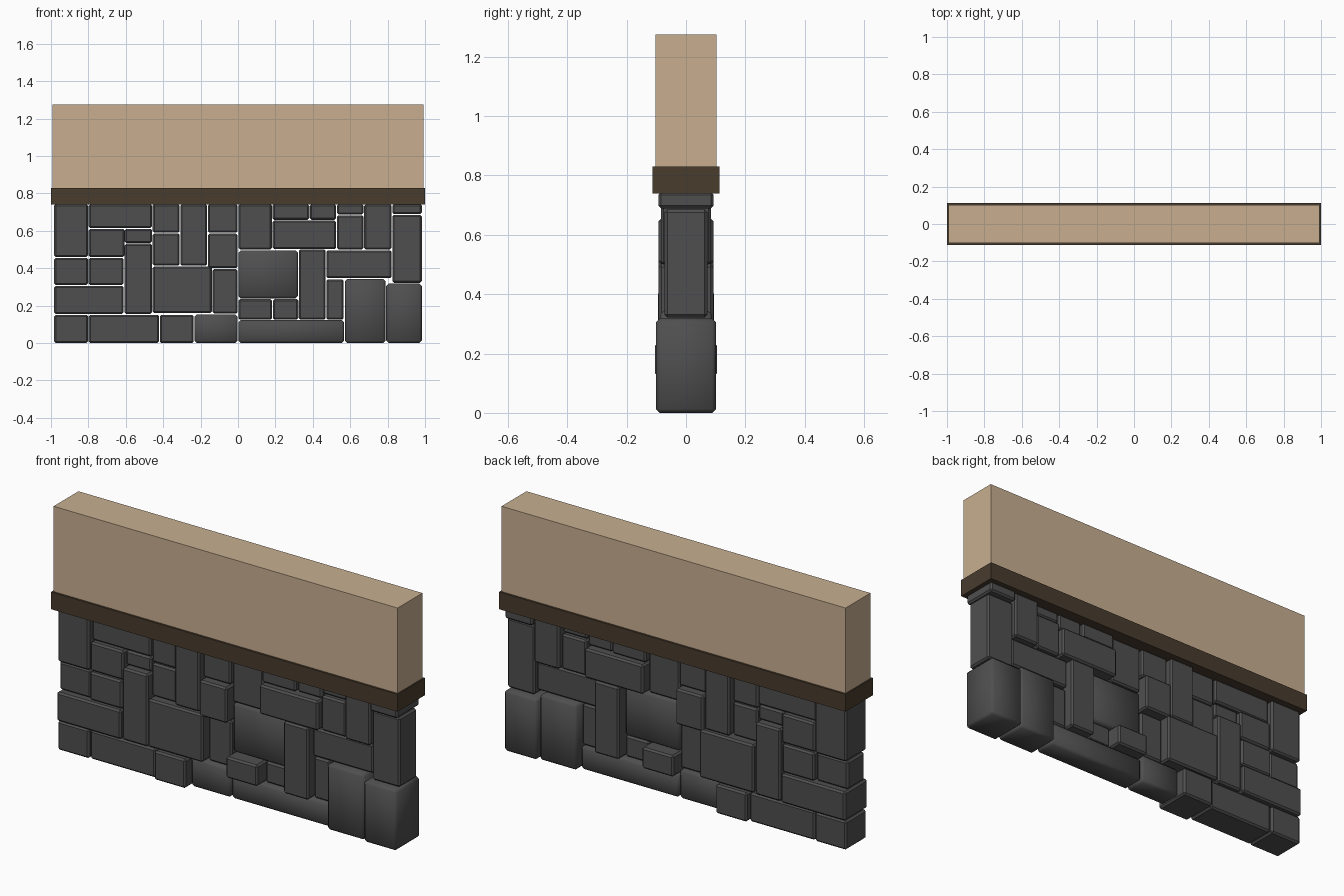
import bpy, bmesh


def material(name, rgb):
    m = bpy.data.materials.new(name)
    m.diffuse_color = (*rgb, 1)
    return m


STONE = material("dark grey stone", (0.078, 0.078, 0.078))
WOOD = material("dark brown wood", (0.066, 0.045, 0.027))
PLASTER = material("tan plaster", (0.58, 0.43, 0.28))
TOP = 0.745   # stones end just inside the timber rail
GAP = 0.002   # half of the joint between stones


def block(name, x0, x1, z0, z1, depth, mat, bevel=0.0, smooth=False):
    """Box between the given limits, symmetric front to back, chamfered if asked."""
    bm = bmesh.new()
    bmesh.ops.create_cube(bm, size=1)
    for v in bm.verts:
        v.co.x = x1 if v.co.x > 0 else x0
        v.co.y = depth if v.co.y > 0 else -depth
        v.co.z = z1 if v.co.z > 0 else z0
    if bevel:
        bmesh.ops.bevel(bm, geom=bm.edges[:], offset=bevel, segments=1,
                        profile=0.5, affect='EDGES')
    for f in bm.faces:
        f.smooth = smooth
    me = bpy.data.meshes.new(name)
    bm.to_mesh(me)
    bm.free()
    me.materials.append(mat)
    bpy.context.collection.objects.link(bpy.data.objects.new(name, me))


def stone(x0, x1, z0, z1, depth, worn=False):
    """One stone through the wall; worn ones are rounder and smooth shaded."""
    block("worn_stone" if worn else "stone", x0 + GAP, x1 - GAP,
          z0 + GAP if z0 else 0, z1 - GAP, depth, STONE,
          0.013 if worn else 0.009, worn)


def course(z0, z1, xs, depths):
    """Row of stones side by side."""
    for x0, x1, d in zip(xs, xs[1:], depths):
        stone(x0, x1, z0, z1, d)


def stack(x0, x1, zs, depths):
    """Column of stones on top of each other."""
    for z0, z1, d in zip(zs, zs[1:], depths):
        stone(x0, x1, z0, z1, d)


# Foot of the wall
course(0, 0.153, (-0.985, -0.8, -0.42, -0.235), (0.085, 0.08, 0.098))
stone(-0.235, 0, 0, 0.155, 0.06, True)
stone(0, 0.57, 0, 0.125, 0.06, True)
stone(0.57, 0.79, 0, 0.345, 0.088, True)
stone(0.79, 0.985, 0, 0.32, 0.101, True)

# Left third
stone(-0.985, -0.61, 0.153, 0.308, 0.095)
course(0.308, 0.458, (-0.985, -0.8, -0.61), (0.07, 0.085))
stone(-0.985, -0.8, 0.458, TOP, 0.085)
stone(-0.8, -0.605, 0.458, 0.613, 0.08)
stack(-0.608, -0.458, (0.153, 0.533, 0.613), (0.09, 0.06))
stone(-0.8, -0.458, 0.613, TOP, 0.065)

# Middle left
stone(-0.458, -0.138, 0.158, 0.412, 0.094)
stone(-0.138, 0, 0.155, 0.398, 0.05)
stack(-0.458, -0.31, (0.412, 0.588, TOP), (0.062, 0.06))
stone(-0.31, -0.163, 0.412, TOP, 0.085)
stack(-0.163, 0, (0.398, 0.588, TOP), (0.092, 0.06))

# Middle right
course(0.123, 0.237, (0, 0.185, 0.325), (0.105, 0.04))
stone(0, 0.323, 0.237, 0.498, 0.05, True)
stone(0, 0.183, 0.498, TOP, 0.05)
stone(0.323, 0.47, 0.123, 0.503, 0.092)
stone(0.183, 0.527, 0.5, 0.657, 0.092)
course(0.657, TOP, (0.183, 0.383, 0.527), (0.07, 0.06))

# Right third
stone(0.47, 0.567, 0.123, 0.342, 0.05)
stone(0.47, 0.823, 0.345, 0.498, 0.06)
stack(0.527, 0.673, (0.498, 0.685, TOP), (0.07, 0.06))
stone(0.673, 0.823, 0.498, TOP, 0.085)
stack(0.823, 0.985, (0.32, 0.687, TOP), (0.072, 0.093))

# Timber rail and plaster wall above
block("timber_rail", -1, 1, 0.74, 0.83, 0.113, WOOD)
block("plaster_wall", -0.993, 0.993, 0.83, 1.275, 0.1025, PLASTER)
